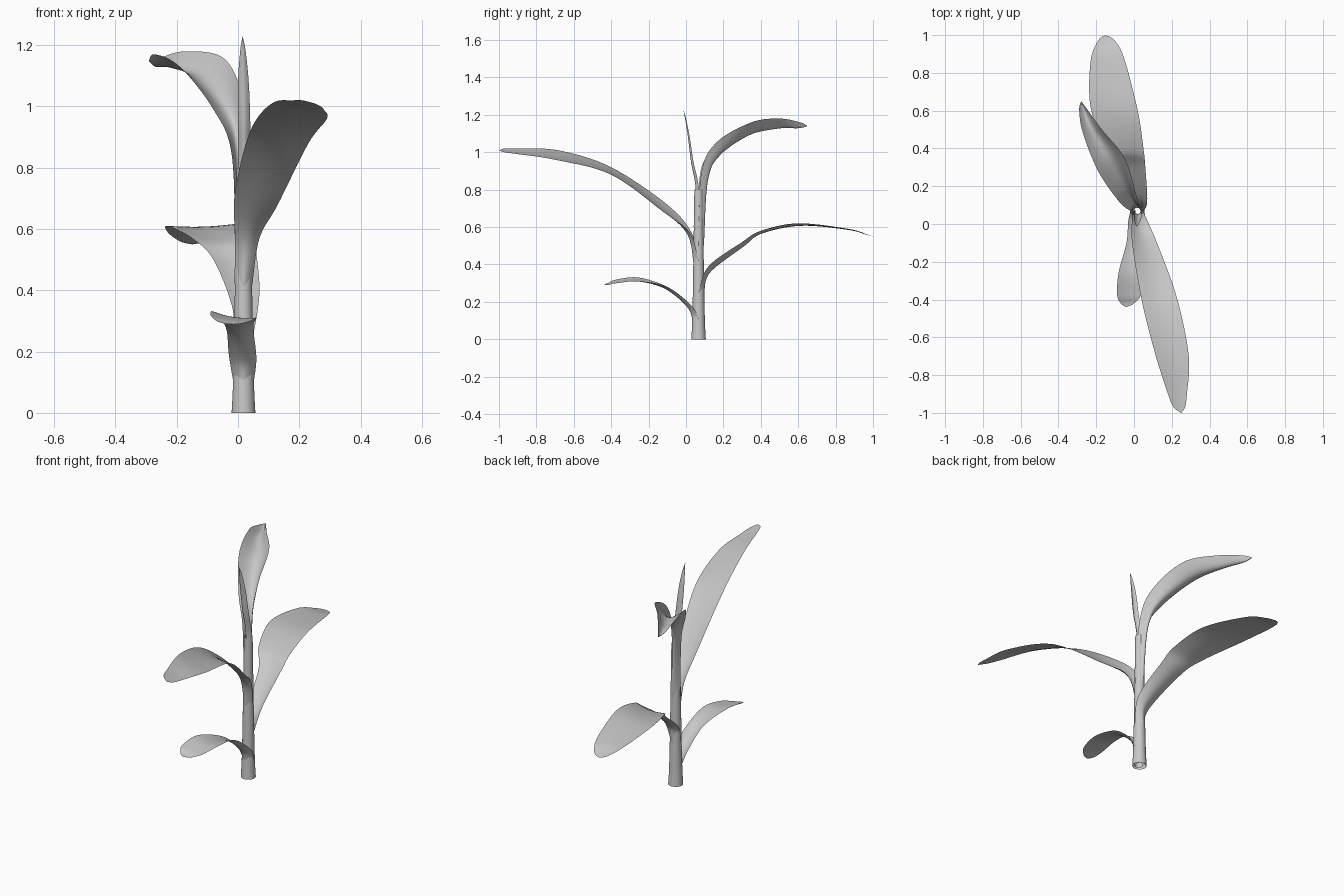
import bpy
import bmesh
from math import sin, cos, pi, radians, exp
from mathutils import Vector

if "Cube" in bpy.data.objects:
    bpy.data.objects.remove(bpy.data.objects["Cube"], do_unlink=True)

# One plain colour for the whole plant
grey = bpy.data.materials.new("plain_grey")
grey.use_nodes = True
COLOUR = (.58, .58, .58, 1)
grey.diffuse_color = COLOUR
grey.node_tree.nodes["Principled BSDF"].inputs["Base Color"].default_value = COLOUR

# Shared stem measures
STEM_CENTRE = Vector((.018, .067, 0))
STEM_HEIGHT = .8


def stem_radius(z):
    """Slow taper with a small flare at the foot."""
    return .034 - z / 70 + .005 * exp(-z * 12)


def sheet(name, rows):
    """Smooth open surface through a grid of points."""
    bm = bmesh.new()
    grid = [[bm.verts.new(point) for point in row] for row in rows]
    for low, high in zip(grid, grid[1:]):
        for i in range(len(low) - 1):
            bm.faces.new((low[i], low[i + 1], high[i + 1], high[i]))
    bmesh.ops.remove_doubles(bm, verts=bm.verts, dist=.0001)
    for face in bm.faces:
        face.smooth = True
    mesh = bpy.data.meshes.new(name)
    bm.to_mesh(mesh)
    bm.free()
    mesh.materials.append(grey)
    obj = bpy.data.objects.new(name, mesh)
    bpy.context.collection.objects.link(obj)


def smooth_curve(points, steps=8):
    """Catmull-Rom curve through the given points."""
    points = [Vector(point) for point in points]
    padded = [points[0]] + points + [points[-1]]
    curve = []
    for before, start, end, after in zip(padded, padded[1:], padded[2:], padded[3:]):
        leave = (end - before) / 2
        arrive = (after - start) / 2
        for step in range(steps):
            t = step / steps
            ease = t * t * (3 - 2 * t)
            curve.append(start.lerp(end, ease)
                         + leave * t * (1 - t) ** 2
                         - arrive * t * t * (1 - t))
    curve.append(points[-1])
    return curve


def leaf(name, start_height, right_edge, left_edge, tip, cup=0, back=False, across=12):
    """Blade between two edge curves, wrapped round the stem at its base."""
    base = STEM_CENTRE + Vector((0, 0, start_height))
    wrap = stem_radius(start_height) + .001
    reach = Vector((wrap, 0, 0))
    right = smooth_curve([base - reach, *right_edge, tip])
    left = smooth_curve([base + reach, *left_edge, tip])
    middle = [(a + b) / 2 for a, b in zip(right, left)]
    last = len(middle) - 1
    outward = -1 if back else 1
    rows = []
    for k, (a, b) in enumerate(zip(right, left)):
        t = k / last
        along = middle[min(k + 1, last)] - middle[max(k - 1, 0)]
        normal = (b - a).cross(along).normalized() * outward
        depth = wrap * (1 - t) ** 3 + cup * sin(pi * t)
        rows.append([a.lerp(b, i / across) + normal * depth * sin(pi * i / across)
                     for i in range(across + 1)])
    sheet(name, rows)


def rolled_stem(name, turns=2.2, segments=60, levels=16):
    """Sheath rolled into a tapering tube with its seam at the front right."""
    rows = []
    for level in range(levels + 1):
        z = STEM_HEIGHT * level / levels
        row = []
        for i in range(segments + 1):
            f = i / segments
            angle = radians(220) - turns * 2 * pi * (1 - f)
            r = stem_radius(z) * min(1, f + .45)
            row.append(STEM_CENTRE + Vector((r * cos(angle), r * sin(angle), z)))
        rows.append(row)
    sheet(name, rows)


rolled_stem("stem")

# Long leaf reaching forward
leaf("large_front_leaf", .42,
     right_edge=[(-.01, .03, .57), (-.01, -.1, .72), (.04, -.4, .92),
                 (.11, -.68, 1.01), (.18, -.9, 1.02), (.21, -.97, 1.02)],
     left_edge=[(.07, .02, .57), (.13, -.12, .68), (.23, -.4, .88),
                (.29, -.7, .96), (.28, -.9, .99), (.27, -.97, 1)],
     tip=(.25, -1, 1.01), cup=.004)

# Broad leaf low on the back
leaf("lower_back_leaf", .25,
     right_edge=[(-.02, .1, .35), (-.08, .3, .5), (-.15, .4, .57),
                 (-.23, .62, .61), (-.23, .86, .59), (-.19, .97, .56)],
     left_edge=[(.07, .12, .39), (.06, .3, .52), (.05, .4, .58),
                (.02, .6, .62), (-.05, .87, .59), (-.1, .97, .56)],
     tip=(-.15, 1, .55), cup=.005, back=True)

# Deeply cupped leaf high on the back
leaf("upper_back_leaf", .5,
     right_edge=[(-.02, .07, .84), (-.08, .12, .99), (-.19, .28, 1.13),
                 (-.27, .48, 1.17), (-.29, .6, 1.15)],
     left_edge=[(.03, .08, .88), (.01, .16, 1.05), (-.05, .35, 1.16),
                (-.17, .5, 1.18), (-.25, .61, 1.16)],
     tip=(-.28, .65, 1.14), cup=.055, back=True)

# Short leaf low on the front
leaf("small_front_leaf", .11,
     right_edge=[(-.03, .02, .19), (-.04, -.1, .28), (-.08, -.25, .33),
                 (-.09, -.37, .32), (-.07, -.42, .3)],
     left_edge=[(.06, .03, .18), (.05, -.1, .28), (.06, -.25, .31),
                (.04, -.37, .3), (0, -.42, .29)],
     tip=(-.04, -.44, .29), cup=.005)

# Young shoot rising from the centre
leaf("young_shoot", .6,
     right_edge=[(0, .07, .8), (0, .04, .95), (0, .02, 1.08), (.007, 0, 1.18)],
     left_edge=[(.04, .07, .8), (.04, .04, .95), (.035, .02, 1.08), (.025, 0, 1.18)],
     tip=(.015, -.015, 1.23), cup=.008)
